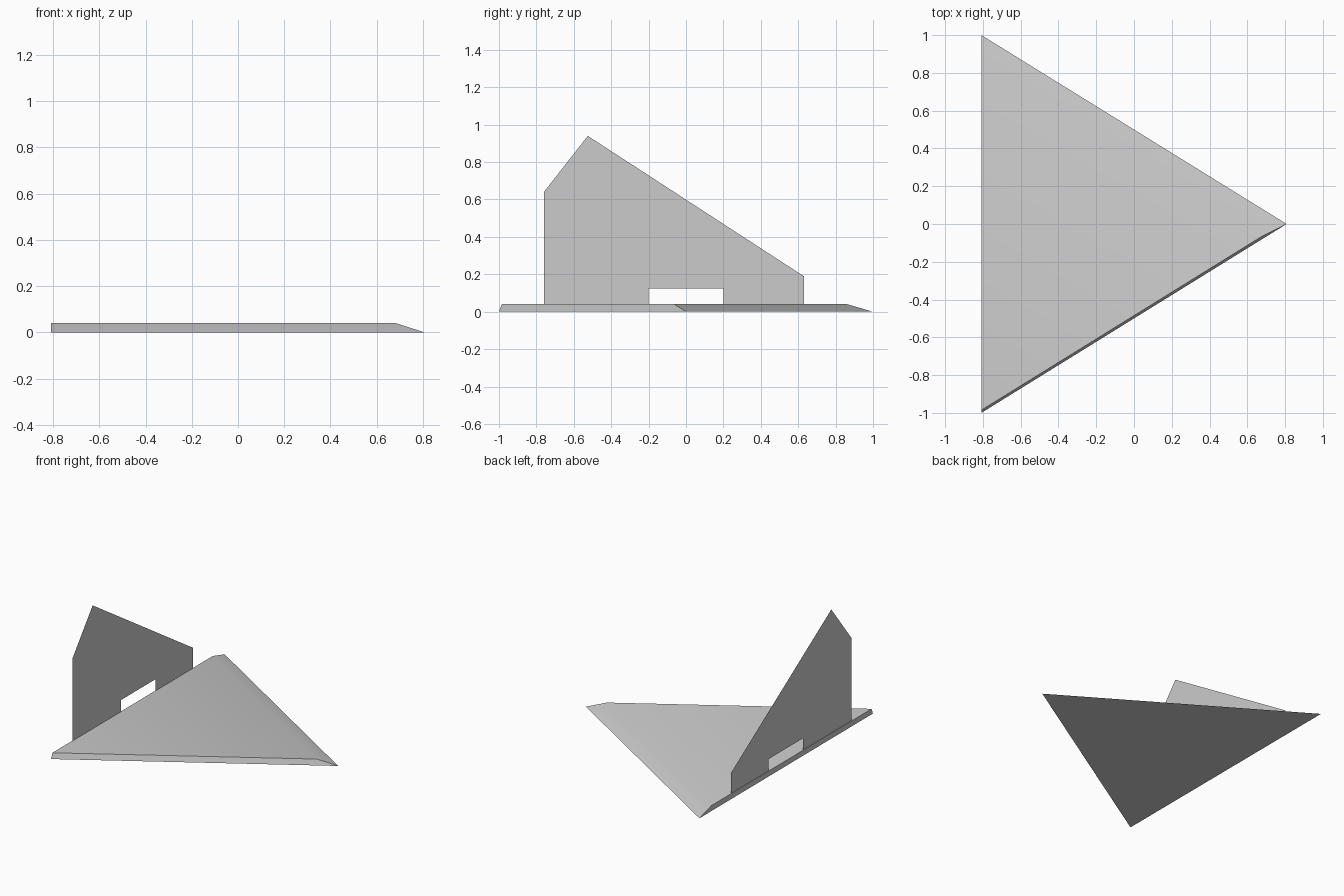
import bpy
import bmesh

cube = bpy.data.objects.get("Cube")
if cube:
    bpy.data.objects.remove(cube, do_unlink=True)

# Single plain grey
grey = bpy.data.materials.new("plain_grey")
grey.use_nodes = True
colour = (0.6, 0.6, 0.6, 1)
grey.diffuse_color = colour
grey.node_tree.nodes["Principled BSDF"].inputs["Base Color"].default_value = colour

BACK_X, THICK = -0.808, 0.04


def add_object(name, bm):
    mesh = bpy.data.meshes.new(name)
    bm.normal_update()
    bm.to_mesh(mesh)
    bm.free()
    mesh.materials.append(grey)
    obj = bpy.data.objects.new(name, mesh)
    bpy.context.collection.objects.link(obj)
    return obj


# Triangular base slab: steep front bevel, shallow rear bevel, upright long side
bm = bmesh.new()
lower = [bm.verts.new((x, y, 0))
         for x, y in ((BACK_X, -1), (-BACK_X, 0), (BACK_X, 1))]
upper = [bm.verts.new((x, y, THICK))
         for x, y in ((BACK_X, -0.985), (0.682, -0.062), (BACK_X, 0.862))]
bm.faces.new(lower[::-1])
bm.faces.new(upper)
for i in range(3):
    j = (i + 1) % 3
    bm.faces.new((lower[i], lower[j], upper[j], upper[i]))
base = add_object("base_slab", bm)
bpy.ops.object.select_all(action="DESELECT")
base.select_set(True)
bpy.context.view_layer.objects.active = base
bpy.ops.object.shade_smooth_by_angle(angle=0.524)

# Paper-thin upright wall with a low rectangular opening
outline = ((-0.76, THICK), (-0.2, THICK), (-0.2, 0.125), (0.2, 0.125),
           (0.2, THICK), (0.63, THICK), (0.63, 0.19), (-0.525, 0.94),
           (-0.76, 0.64))
bm = bmesh.new()
bm.faces.new([bm.verts.new((BACK_X + 0.003, y, z)) for y, z in outline])
add_object("upright_wall", bm)
